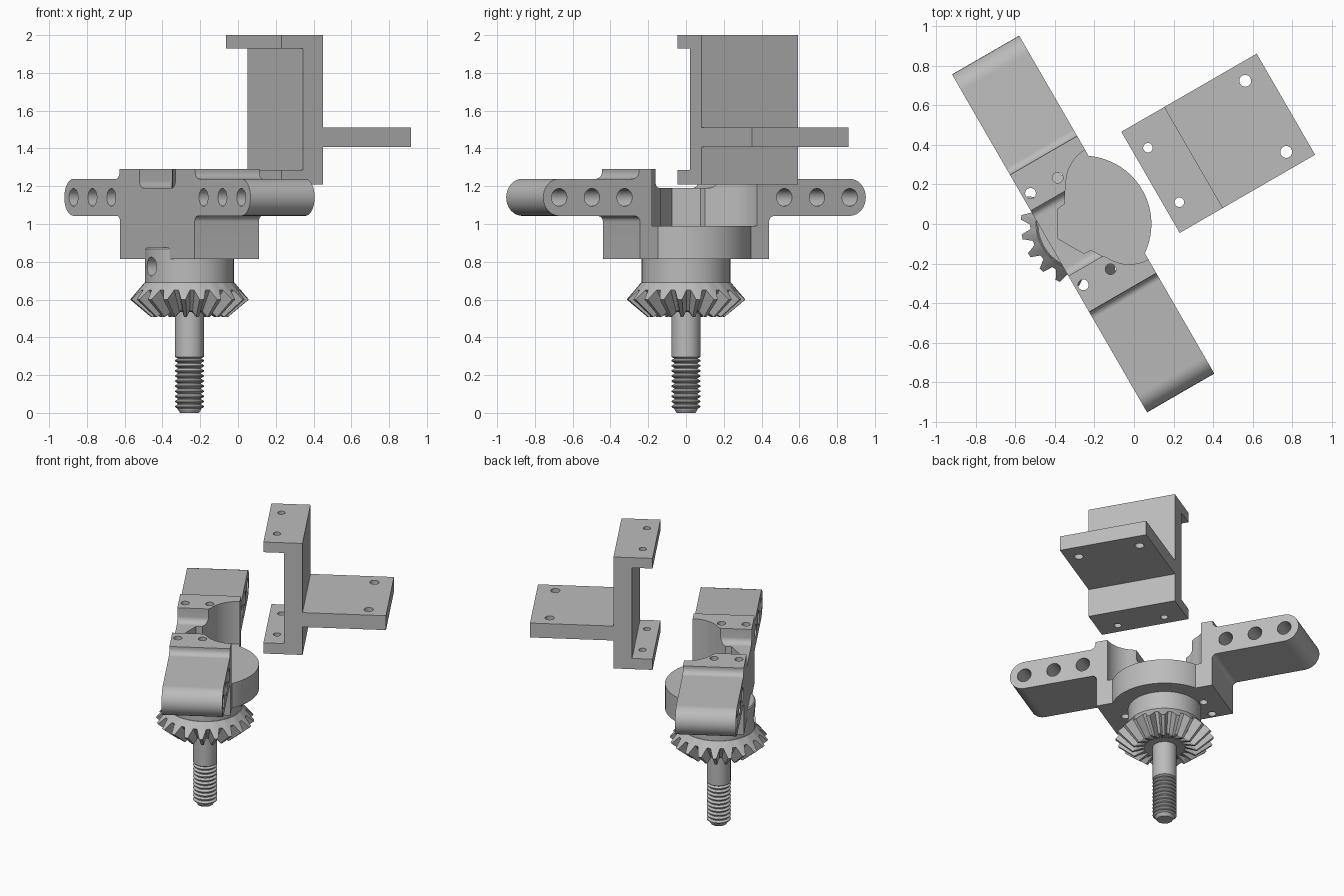
import bpy, bmesh, math
from mathutils import Matrix, Vector

if "Cube" in bpy.data.objects:
    bpy.data.objects.remove(bpy.data.objects["Cube"], do_unlink=True)

grey = bpy.data.materials.new("machined grey")
grey.use_nodes = True
COLOUR = (0.5, 0.5, 0.5, 1)
grey.diffuse_color = COLOUR
grey.node_tree.nodes["Principled BSDF"].inputs["Base Color"].default_value = COLOUR

# Parts are built along the arm (x) and then turned into place about the shaft
PLACE = Matrix.Translation((-0.257, 0, 0)) @ Matrix.Rotation(math.radians(-60), 4, "Z")


def to_object(name, bm):
    bmesh.ops.recalc_face_normals(bm, faces=bm.faces)
    mesh = bpy.data.meshes.new(name)
    bm.to_mesh(mesh)
    bm.free()
    mesh.materials.append(grey)
    obj = bpy.data.objects.new(name, mesh)
    bpy.context.collection.objects.link(obj)
    return obj


def prism(name, points, lo, hi, axis):
    """Extrude a 2D outline from lo to hi along the named axis."""
    place = {"x": lambda a, b, d: (d, a, b),
             "y": lambda a, b, d: (a, d, b),
             "z": lambda a, b, d: (a, b, d)}[axis]
    bm = bmesh.new()
    face = bm.faces.new([bm.verts.new(place(a, b, lo)) for a, b in points])
    moved = bmesh.ops.extrude_face_region(bm, geom=[face])["geom"]
    bmesh.ops.translate(bm, vec=Vector(place(0, 0, hi - lo)),
                        verts=[v for v in moved if isinstance(v, bmesh.types.BMVert)])
    return to_object(name, bm)


def arc(cx, cy, r, start, end, steps=8):
    angles = [math.radians(start + (end - start) * i / steps) for i in range(steps + 1)]
    return [(cx + r * math.cos(t), cy + r * math.sin(t)) for t in angles]


def circle(cx, cy, r, steps=32):
    return arc(cx, cy, r, 0, 360, steps)[:-1]


def mirrored(half):
    """Close a half outline by reflecting it across its first coordinate."""
    return half + [(-a, b) for a, b in reversed(half) if abs(a) > 1e-6]


def combine(obj, tool, operation="DIFFERENCE"):
    mod = obj.modifiers.new(operation.lower(), "BOOLEAN")
    mod.operation, mod.solver, mod.object = operation, "EXACT", tool
    bpy.context.view_layer.objects.active = obj
    bpy.ops.object.modifier_apply(modifier=mod.name)
    bpy.data.objects.remove(tool, do_unlink=True)


def drill(obj, centres, r, lo, hi, axis):
    for a, b in centres:
        combine(obj, prism("drill", circle(a, b, r, 24), lo, hi, axis))


def rings_to_object(name, rings):
    """Skin a stack of equal-length rings and cap both ends."""
    bm = bmesh.new()
    loops = [[bm.verts.new(p) for p in ring] for ring in rings]
    n = len(loops[0])
    for low, high in zip(loops, loops[1:]):
        for i in range(n):
            j = (i + 1) % n
            bm.faces.new((low[i], low[j], high[j], high[i]))
    bm.faces.new(loops[0])
    bm.faces.new(loops[-1])
    return to_object(name, bm)


def lathe(name, profile, steps=48):
    return rings_to_object(name, [[(x, y, z) for x, y in circle(0, 0, r, steps)]
                                  for r, z in profile])


# Cross arm: hub block, rounded arms, raised pads and the saddle between them
half = [(0, 0.815), (0.395, 0.815)]
half += arc(0.425, 1.012, 0.03, 180, 90)
half += arc(0.888, 1.141, 0.098, -90, 90, 16)
half += arc(0.44, 1.279, 0.04, 270, 180)
half += [(0.4, 1.29), (0.19, 1.29)]
half += arc(0.15, 1.23, 0.04, 0, -90)
half += [(0, 1.19)]
arm = prism("cross_arm", mirrored(half), -0.196, 0.196, "y")

# Round seat on one side of the hub
combine(arm, prism("seat", arc(0, 0, 0.345, 0, 180, 40), 0.815, 0.99, "z"), "UNION")

# Curved cavity with a hexagonal recess
half = [(0, -0.147), (0.13, -0.072), (0.134, -0.03), (0.185, 0)]
half += arc(0.12, 0.2, 0.2, -65, 0)
half += [(0.32, 0.4), (0, 0.4)]
combine(arm, prism("cavity", mirrored(half), 0.99, 1.5, "z"))

# Pad screw holes and cross holes in the arms
drill(arm, [(s * 0.267, v) for s in (-1, 1) for v in (0.006, -0.153)], 0.027, 0.7, 1.5, "z")
drill(arm, [(s * u, 1.141) for s in (-1, 1) for u in (0.488, 0.688, 0.888)],
      0.047, -0.5, 0.5, "y")

# Collar with a set screw hole
collar = lathe("collar", [(0.235, 0.685), (0.235, 0.868), (0.228, 0.875)], 64)
drill(collar, [(0, 0.775)], 0.05, -0.4, -0.13, "y")

# Bevel gear: four points per tooth, two on the tip and two in the root
TEETH = 20


def gear_ring(tip, root):
    ring = []
    for i in range(TEETH):
        for offset, (r, z) in ((-0.36, root), (-0.12, tip), (0.12, tip), (0.36, root)):
            t = math.tau * (i + offset) / TEETH
            ring.append((r * math.cos(t), r * math.sin(t), z))
    return ring


gear = rings_to_object("bevel_gear", [
    gear_ring((0.13, 0.535), (0.13, 0.535)),
    gear_ring((0.205, 0.508), (0.175, 0.54)),
    gear_ring((0.315, 0.6), (0.268, 0.65)),
    gear_ring((0.238, 0.69), (0.238, 0.69))])

# Shaft with threaded end
profile = [(0.05, 0), (0.062, 0.018)]
PITCH = 0.027
for i in range(10):
    z = 0.02 + i * PITCH
    profile += [(0.062, z + 0.002), (0.077, z + 0.011), (0.077, z + 0.016), (0.062, z + 0.025)]
profile += [(0.077, 0.297), (0.077, 0.6)]
shaft = lathe("threaded_shaft", profile)

# Separate bracket: channel with two flanges and an outward shelf
outline = [(0.4, 1.21), (0.652, 1.21), (0.652, 1.408), (1.19, 1.408), (1.19, 1.51),
           (0.652, 1.51), (0.652, 2), (0.4, 2), (0.4, 1.928), (0.532, 1.928),
           (0.532, 1.286), (0.4, 1.286)]
bracket = prism("bracket", outline, -0.307, 0.283, "x")
drill(bracket, [(-0.17, 0.476), (0.148, 0.476)], 0.024, 1, 2.2, "z")
drill(bracket, [(-0.217, 1.071), (0.198, 1.071)], 0.03, 1, 2.2, "z")

# Turn everything into place and shade
bpy.ops.object.select_all(action="DESELECT")
for obj in (arm, collar, gear, shaft, bracket):
    obj.data.transform(PLACE)
    obj.select_set(True)
bpy.context.view_layer.objects.active = arm
bpy.ops.object.shade_smooth_by_angle(angle=math.radians(25))
